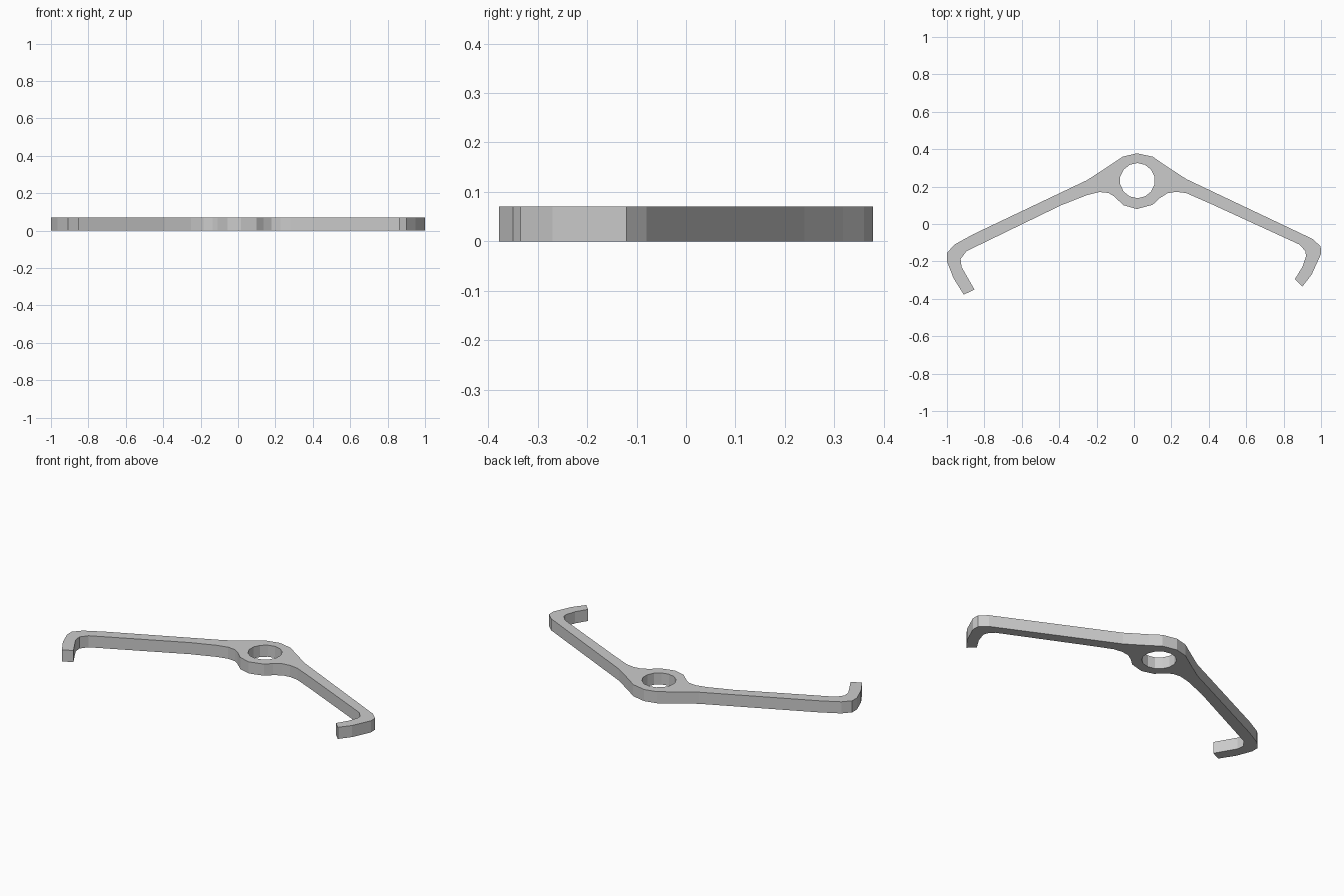
import bpy, bmesh, math

if "Cube" in bpy.data.objects:
    bpy.data.objects.remove(bpy.data.objects["Cube"])

H = 0.07  # plate thickness

grey = bpy.data.materials.new("light grey")
grey.diffuse_color = (0.6, 0.6, 0.6, 1)
grey.use_nodes = True
grey.node_tree.nodes["Principled BSDF"].inputs["Base Color"].default_value = grey.diffuse_color

# outline of the bracket seen from above, clockwise from the ring top
right_arm = [(0.015, 0.378), (0.10, 0.36), (0.16, 0.318), (0.28, 0.24),
             (0.955, -0.08), (0.998, -0.12), (1.0, -0.16), (0.95, -0.27)]
right_hook = [(0.90, -0.335), (0.86, -0.295), (0.90, -0.23), (0.92, -0.17),
              (0.916, -0.145), (0.885, -0.11)]
underside = [(0.41, 0.108), (0.28, 0.165), (0.227, 0.172), (0.18, 0.165),
             (0.136, 0.137), (0.10, 0.103), (0.015, 0.08), (-0.055, 0.10),
             (-0.11, 0.15), (-0.136, 0.166), (-0.185, 0.171), (-0.25, 0.155),
             (-0.39, 0.10)]
left_hook = [(-0.895, -0.145), (-0.927, -0.187), (-0.922, -0.23),
             (-0.853, -0.35), (-0.91, -0.378), (-0.965, -0.29)]
left_arm = [(-1.0, -0.2), (-1.0, -0.155), (-0.96, -0.11), (-0.86, -0.055),
            (-0.25, 0.235), (-0.147, 0.302), (-0.06, 0.36)]
outline = right_arm + right_hook + underside + left_hook + left_arm

# round hole in the middle ring
hole = [(0.018 + 0.094 * math.cos(2 * math.pi * (i + 0.5) / 14),
         0.232 + 0.094 * math.sin(2 * math.pi * (i + 0.5) / 14)) for i in range(14)]

# filled and extruded profile
curve = bpy.data.curves.new("profile", 'CURVE')
curve.dimensions = '2D'
curve.fill_mode = 'BOTH'
curve.extrude = H / 2
for pts in (outline, hole):
    s = curve.splines.new('POLY')
    s.points.add(len(pts) - 1)
    for p, (x, y) in zip(s.points, pts):
        p.co = (x, y, 0, 1)
    s.use_cyclic_u = True
helper = bpy.data.objects.new("profile", curve)
bpy.context.collection.objects.link(helper)
bpy.context.view_layer.update()
mesh = bpy.data.meshes.new_from_object(
    helper.evaluated_get(bpy.context.evaluated_depsgraph_get()))
bpy.data.objects.remove(helper)

# weld, flatten shading and stand on the ground
bm = bmesh.new()
bm.from_mesh(mesh)
bmesh.ops.remove_doubles(bm, verts=bm.verts, dist=1e-4)
bmesh.ops.translate(bm, verts=bm.verts, vec=(0, 0, H / 2))
bmesh.ops.recalc_face_normals(bm, faces=bm.faces)
for f in bm.faces:
    f.smooth = False
    f.material_index = 0
bm.to_mesh(mesh)
bm.free()
mesh.materials.clear()
mesh.materials.append(grey)

bracket = bpy.data.objects.new("hooked_bracket", mesh)
bpy.context.collection.objects.link(bracket)
